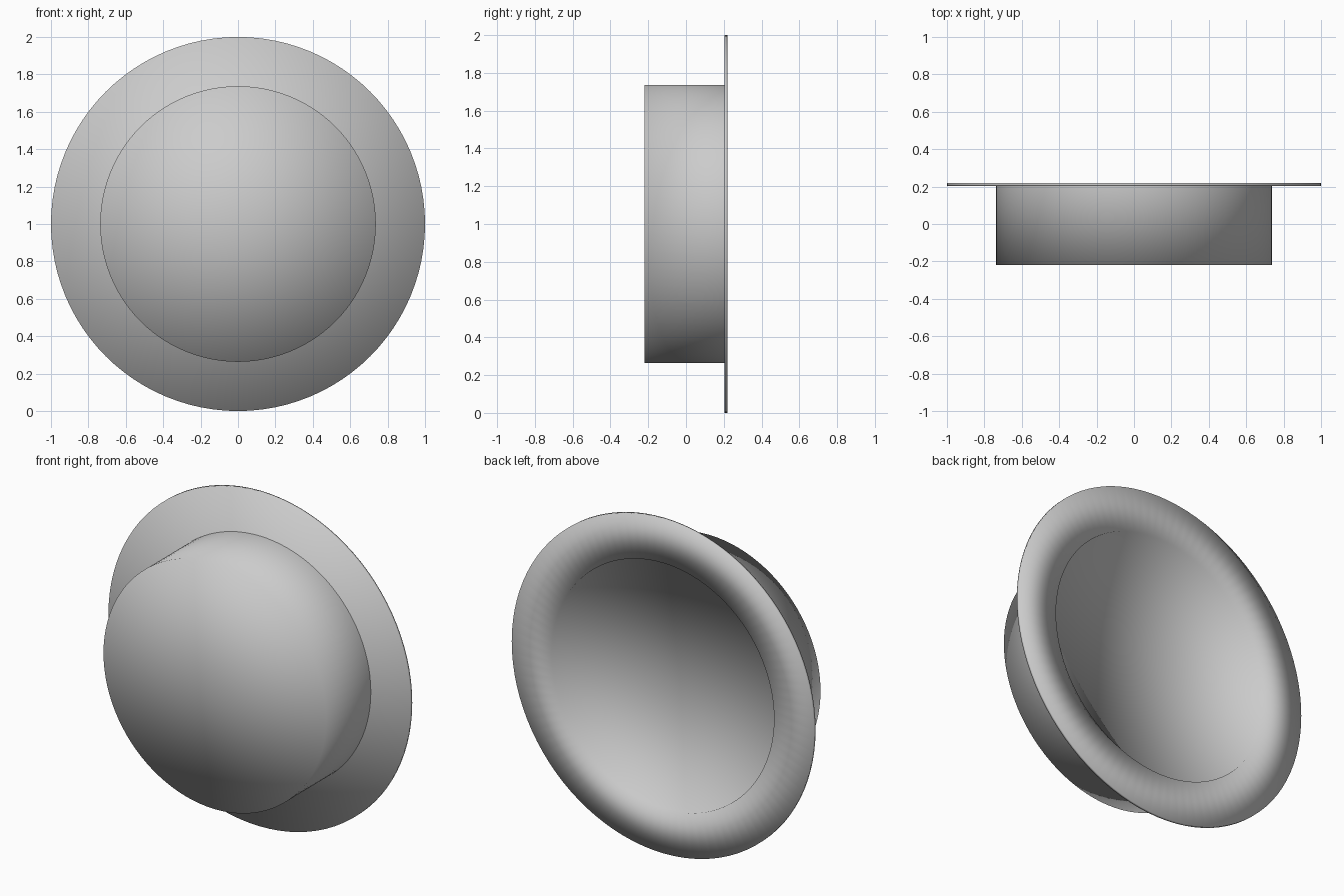
import bpy, bmesh
from math import tau
from mathutils import Vector

if "Cube" in bpy.data.objects:
    bpy.data.objects.remove(bpy.data.objects["Cube"])


def revolve(name, points, steps):
    """Turn a (radius, y) profile around the y axis through z = 1."""
    bm = bmesh.new()
    verts = [bm.verts.new((r, y, 1.0)) for r, y in points]
    edges = [bm.edges.new(pair) for pair in zip(verts, verts[1:])]
    bmesh.ops.spin(bm, geom=verts + edges, cent=Vector((0, 0, 1)),
                   axis=Vector((0, 1, 0)), angle=tau, steps=steps)
    bmesh.ops.remove_doubles(bm, verts=bm.verts[:], dist=1e-4)
    bmesh.ops.recalc_face_normals(bm, faces=bm.faces[:])
    for face in bm.faces:
        face.smooth = True
    mesh = bpy.data.meshes.new(name)
    bm.to_mesh(mesh)
    bm.free()
    obj = bpy.data.objects.new(name, mesh)
    bpy.context.collection.objects.link(obj)
    return obj


# Thin disc with a shallow round recess in its back
revolve("flange_plate", [(0, 0.203), (1, 0.203), (1, 0.219),
                         (0.736, 0.219), (0.736, 0.204), (0, 0.204)], 96)

# Round drum in front of the disc
revolve("front_drum", [(0, -0.219), (0.737, -0.219), (0.737, 0.203)], 96)
